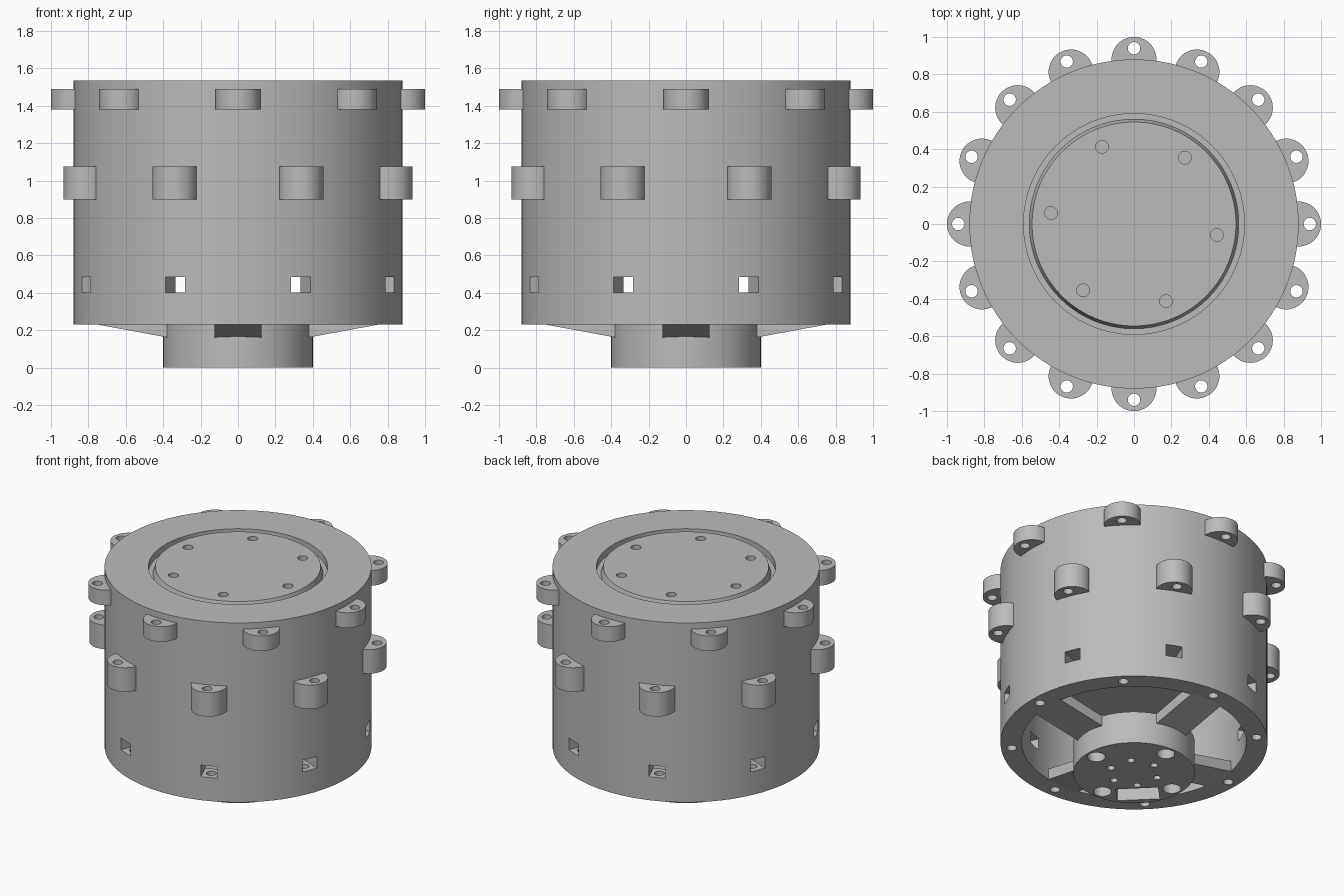
import bpy, bmesh
from math import radians, cos, sin, pi
from mathutils import Matrix, Vector

if "Cube" in bpy.data.objects:
    bpy.data.objects.remove(bpy.data.objects["Cube"])

grey = bpy.data.materials.new("plain grey")
grey.use_nodes = True
GREY = (0.5, 0.5, 0.5, 1)
grey.diffuse_color = GREY
grey.node_tree.nodes["Principled BSDF"].inputs["Base Color"].default_value = GREY


def finish(bm, name):
    """Turn a bmesh into a grey object."""
    bmesh.ops.recalc_face_normals(bm, faces=bm.faces)
    mesh = bpy.data.meshes.new(name)
    bm.to_mesh(mesh)
    bm.free()
    mesh.materials.append(grey)
    obj = bpy.data.objects.new(name, mesh)
    bpy.context.collection.objects.link(obj)
    return obj


def add_cylinder(bm, az, dist, r, z0, z1, sides=32):
    """Upright cylinder at a polar position."""
    a = radians(az)
    place = Matrix.Translation((dist * cos(a), dist * sin(a), (z0 + z1) / 2))
    bmesh.ops.create_cone(bm, cap_ends=True, segments=sides, radius1=r, radius2=r,
                          depth=z1 - z0, matrix=place)


def add_box(bm, az, dist, size, z):
    """Box turned to face outwards at a polar position."""
    place = (Matrix.Rotation(radians(az), 4, 'Z') @ Matrix.Translation((dist, 0, z))
             @ Matrix.Diagonal((*size, 1)))
    bmesh.ops.create_cube(bm, size=1, matrix=place)


def lathe(profile, name, steps=128):
    bm = bmesh.new()
    verts = [bm.verts.new((r, 0, z)) for r, z in profile]
    edges = [bm.edges.new(pair) for pair in zip(verts, verts[1:])]
    bmesh.ops.spin(bm, geom=verts + edges, cent=(0, 0, 0), axis=(0, 0, 1),
                   angle=2 * pi, steps=steps, use_merge=True)
    bmesh.ops.remove_doubles(bm, verts=bm.verts, dist=0.0005)
    return finish(bm, name)


def cut(obj, bm):
    """Subtract a bmesh from an object."""
    cutter = finish(bm, "cutter")
    cutter.hide_render = True
    mod = obj.modifiers.new("cut", 'BOOLEAN')
    mod.operation, mod.solver, mod.object = 'DIFFERENCE', 'EXACT', cutter
    bpy.context.view_layer.objects.active = obj
    bpy.ops.object.modifier_apply(modifier=mod.name)
    bpy.data.objects.remove(cutter)


def smooth(obj):
    bpy.ops.object.select_all(action='DESELECT')
    obj.select_set(True)
    bpy.context.view_layer.objects.active = obj
    bpy.ops.object.shade_smooth_by_angle(angle=radians(30))


CARDINAL = [45 * i for i in range(8)]
BETWEEN = [a + 22.5 for a in CARDINAL]

# Drum housing: open underneath, ring groove around the lid on top
housing = lathe([(0, 0.85), (0.74, 0.85), (0.74, 0.23), (0.88, 0.23), (0.88, 1.535),
                 (0.59, 1.535), (0.59, 1.485), (0.56, 1.485), (0.545, 1.535),
                 (0, 1.535)], "housing")

# Side windows, rim bolt holes and lid screw holes
bm = bmesh.new()
for az in BETWEEN:
    add_box(bm, az, 0.81, (0.3, 0.113, 0.085), 0.443)
for az in CARDINAL:
    add_cylinder(bm, az, 0.81, 0.033, 0.1, 0.36)
for i in range(6):
    add_cylinder(bm, 52.5 + 60 * i, 0.447, 0.034, 1.47, 1.6)
cut(housing, bm)

# Screw holes in the window floors
bm = bmesh.new()
for az in BETWEEN:
    add_cylinder(bm, az, 0.81, 0.033, 0.3, 0.43)
cut(housing, bm)
smooth(housing)

# Two staggered rings of mounting ears with pin holes
for name, angles, z0, z1 in (("upper_ears", CARDINAL, 1.38, 1.49),
                             ("lower_ears", BETWEEN, 0.9, 1.075)):
    bm, pins = bmesh.new(), bmesh.new()
    for az in angles:
        add_cylinder(bm, az, 0.88, 0.12, z0, z1, 48)
        add_cylinder(pins, az, 0.94, 0.033, z0 - 0.1, z1 + 0.1)
    ears = finish(bm, name)
    cut(ears, pins)
    smooth(ears)

# Hub with counterbores, a ring of small holes and a cable slot
bm = bmesh.new()
add_cylinder(bm, 0, 0, 0.4, 0, 0.235, 96)
hub = finish(bm, "hub")
bm = bmesh.new()
for i in range(4):
    add_cylinder(bm, 90 * i, 0.325, 0.06, -0.1, 0.07)
for i in range(6):
    add_cylinder(bm, 43 + 60 * i, 0.165, 0.025, -0.1, 0.3, 24)
add_box(bm, 225, 0.28, (0.15, 0.28, 0.8), 0.1)
cut(hub, bm)
bm = bmesh.new()
for i in range(4):
    add_cylinder(bm, 90 * i, 0.325, 0.033, -0.1, 0.15)
cut(hub, bm)
smooth(hub)

# Four sloping spokes between hub and housing
bm = bmesh.new()
for i in range(4):
    turn = Matrix.Rotation(radians(90 * i), 4, 'Z')
    side = [bm.verts.new(turn @ Vector((x, -0.125, z))) for x, z in
            ((0.37, 0.16), (0.75, 0.23), (0.75, 0.31), (0.37, 0.234))]
    face = bm.faces.new(side)
    new = bmesh.ops.extrude_face_region(bm, geom=[face])["geom"]
    bmesh.ops.translate(bm, vec=turn @ Vector((0, 0.25, 0)),
                        verts=[g for g in new if isinstance(g, bmesh.types.BMVert)])
finish(bm, "spokes")
